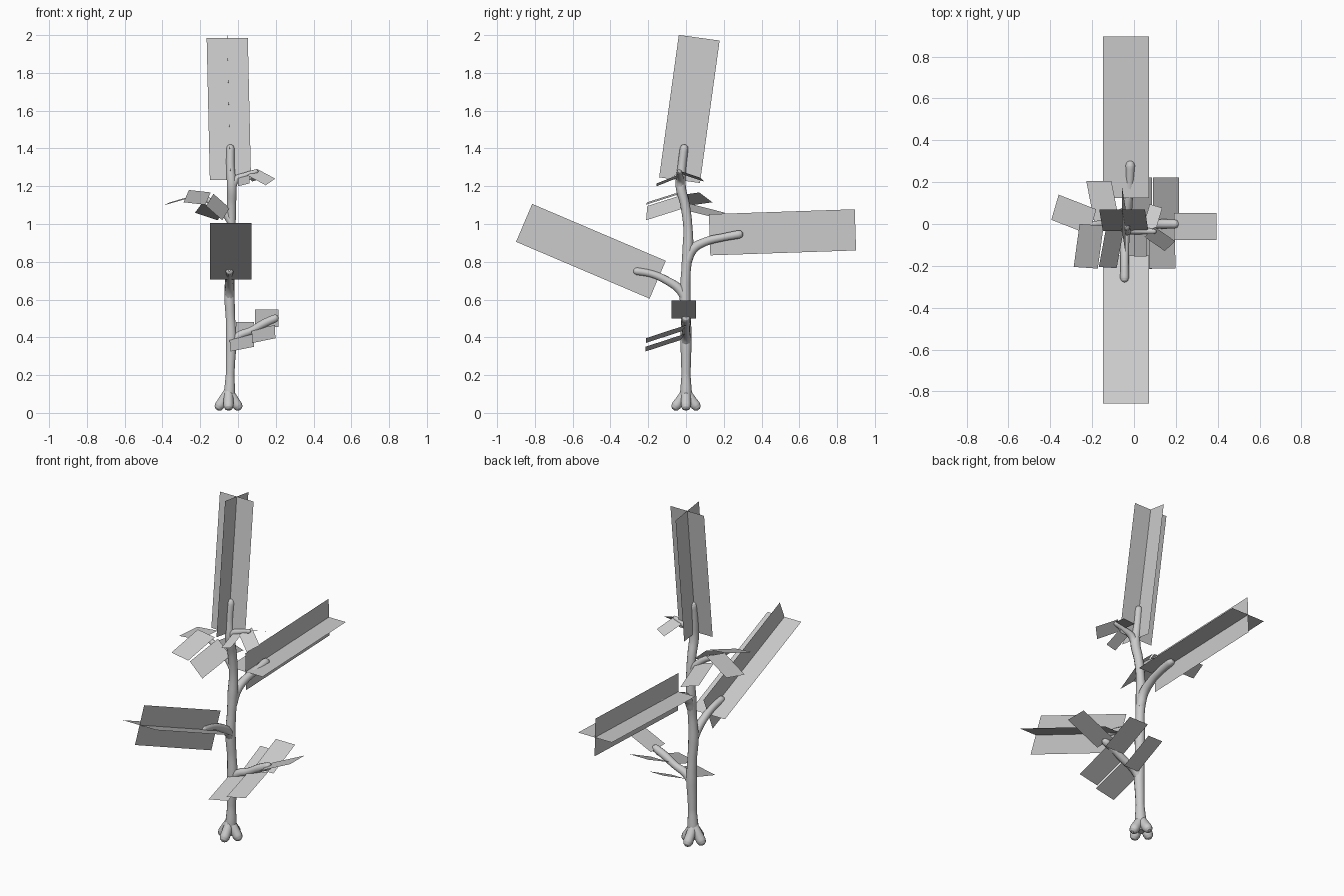
import bpy
from mathutils import Vector

if "Cube" in bpy.data.objects:
    bpy.data.objects.remove(bpy.data.objects["Cube"], do_unlink=True)

grey = bpy.data.materials.new("plain grey")
grey.use_nodes = True
grey.diffuse_color = (0.6, 0.6, 0.6, 1)
grey.node_tree.nodes["Principled BSDF"].inputs["Base Color"].default_value = (0.6, 0.6, 0.6, 1)


def stem(name, points, radii):
    """Smooth tube through the points, closed by a rounded tip."""
    pts = [Vector(p) for p in points]
    rads = list(radii)
    # two extra points round off the free end
    out = (pts[-1] - pts[-2]).normalized()
    end = rads[-1]
    for along, scale in ((0.6, 0.8), (0.95, 0.3)):
        pts.append(Vector(points[-1]) + out * end * along)
        rads.append(end * scale)
    curve = bpy.data.curves.new(name, "CURVE")
    curve.dimensions = "3D"
    curve.bevel_depth = 1
    curve.bevel_resolution = 3
    curve.resolution_u = 5
    curve.use_fill_caps = True
    spline = curve.splines.new("BEZIER")
    spline.bezier_points.add(len(pts) - 1)
    for bp, p, r in zip(spline.bezier_points, pts, rads):
        bp.co = p
        bp.radius = r
        bp.handle_left_type = bp.handle_right_type = "AUTO"
    obj = bpy.data.objects.new(name, curve)
    bpy.context.collection.objects.link(obj)
    bpy.ops.object.select_all(action="DESELECT")
    obj.select_set(True)
    bpy.context.view_layer.objects.active = obj
    bpy.ops.object.convert(target="MESH")
    bpy.ops.object.shade_smooth()
    obj.data.materials.append(grey)


def cards(name, quads):
    """Flat rectangles in one object."""
    verts = [v for quad in quads for v in quad]
    faces = [range(i, i + 4) for i in range(0, len(verts), 4)]
    mesh = bpy.data.meshes.new(name)
    mesh.from_pydata(verts, [], [tuple(f) for f in faces])
    mesh.materials.append(grey)
    bpy.context.collection.objects.link(bpy.data.objects.new(name, mesh))


def flower_spike(name, start, end, width=0.218):
    """Two long cards crossing on one axis."""
    a, b = Vector(start), Vector(end)
    side = Vector((width / 2, 0, 0))
    other = (b - a).cross(side).normalized() * width / 2
    cards(name, [(a - s, a + s, b + s, b - s) for s in (side, other)])


def leaf(name, inner, inner_end, outer):
    """Parallelogram card: inner edge and the outer corner next to its start."""
    a, b, c = Vector(inner), Vector(inner_end), Vector(outer)
    quad = [a, b, b + c - a, c]
    if (b - a).cross(c - a).z < 0:
        quad.reverse()
    cards(name, [quad])


# Trunk with slight knots
stem("trunk",
     [(-.05, 0, .04), (-.045, 0, .11), (-.042, 0, .2), (-.04, 0, .27), (-.036, 0, .38),
      (-.04, 0, .5), (-.045, -.005, .62), (-.042, 0, .75), (-.04, .01, .87),
      (-.036, .01, .98), (-.034, -.005, 1.1), (-.033, -.028, 1.2),
      (-.04, -.022, 1.3), (-.04, -.01, 1.4)],
     [.03, .031, .024, .026, .03, .026, .029, .025, .029, .024, .025, .027, .023, .022])

# Root lobes
for i, (dx, dy) in enumerate([(1, 0), (-1, 0), (0, 1), (0, -1)]):
    stem(f"root_{i + 1}",
         [(-.05, 0, .12), (-.05 + dx * .022, dy * .022, .08), (-.05 + dx * .048, dy * .052, .038)],
         [.022, .026, .027])

# Branches
stem("front_branch", [(-.043, 0, .6), (-.045, -.035, .655), (-.045, -.1, .7),
                      (-.045, -.18, .735), (-.045, -.26, .75)], [.025, .025, .022, .02, .021])
stem("back_branch", [(-.04, .005, .8), (-.036, .035, .865), (-.03, .1, .905),
                     (-.02, .2, .93), (-.018, .28, .945)], [.026, .026, .023, .021, .023])
stem("left_branch", [(-.04, 0, .36), (0, 0, .405), (.07, 0, .435), (.14, 0, .475), (.195, 0, .5)],
     [.024, .024, .021, .023, .022])
stem("right_branch", [(-.036, .005, 1.01), (-.07, .005, 1.06), (-.12, 0, 1.105), (-.19, 0, 1.14)],
     [.022, .021, .018, .015])
stem("upper_left_branch", [(-.033, -.03, 1.19), (-.01, -.03, 1.235), (.04, -.033, 1.258),
                           (.095, -.035, 1.277)], [.022, .02, .016, .013])

# Flower spikes
flower_spike("top_flower_spike", (-.04, -.034, 1.232), (-.057, .07, 1.986))
flower_spike("front_flower_spike", (-.038, -.15, .705), (-.038, -.857, 1.006))
flower_spike("back_flower_spike", (-.038, .125, .943), (-.038, .897, .969))

# Leaves of the lower left branch
leaf("left_tip_leaf", (.19, -.077, .5), (.19, .053, .5), (.393, -.077, .595))
leaf("left_back_outer_leaf", (.09, .02, .455), (.215, .02, .455), (.09, .222, .547))
leaf("left_back_inner_leaf", (-.01, .02, .385), (.085, .02, .385), (-.01, .222, .48))
leaf("left_front_inner_leaf", (-.045, 0, .395), (.08, 0, .42), (-.04, -.215, .325))
leaf("left_front_outer_leaf", (.072, 0, .44), (.195, 0, .465), (.075, -.213, .37))

# Leaves of the right branch
leaf("right_tip_leaf", (-.215, -.05, 1.15), (-.18, .07, 1.167), (-.395, .02, 1.098))
leaf("right_front_outer_leaf", (-.26, 0, 1.18), (-.145, -.008, 1.167), (-.288, -.205, 1.115))
leaf("right_front_inner_leaf", (-.13, 0, 1.16), (-.045, -.006, 1.085), (-.168, -.205, 1.095))
leaf("right_back_leaf", (-.19, .01, 1.11), (-.07, .01, 1.07), (-.228, .205, 1.06))

# Leaves of the upper left branch
leaf("upper_tip_leaf", (.1, -.015, 1.292), (.05, -.062, 1.257), (.197, -.082, 1.24))
leaf("upper_back_leaf", (.04, -.025, 1.265), (.1, -.043, 1.285), (.075, .095, 1.225))
leaf("upper_front_leaf", (0, -.03, 1.25), (.06, -.03, 1.265), (0, -.155, 1.2))
